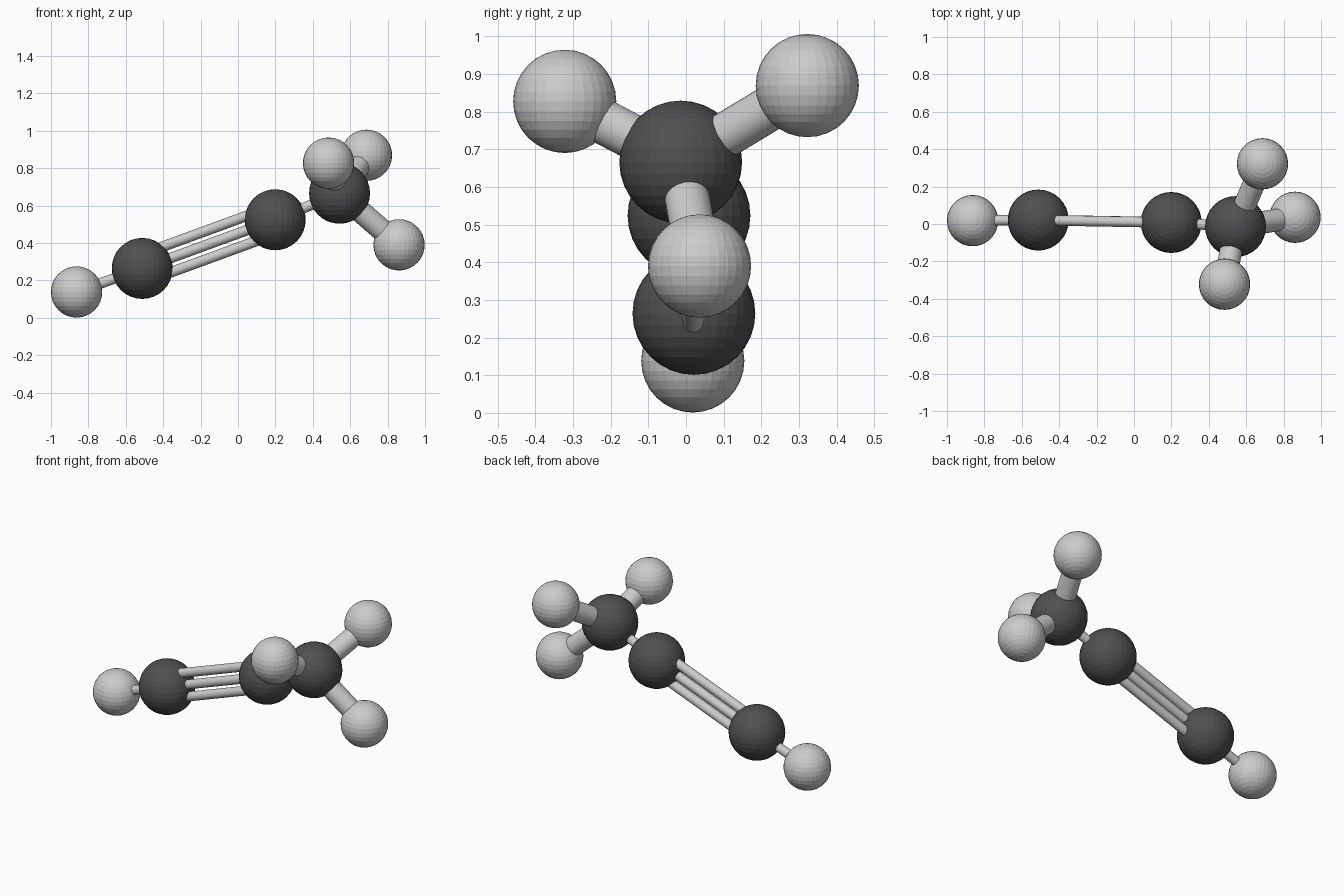
import bpy
from mathutils import Vector

if "Cube" in bpy.data.objects:
    bpy.data.objects.remove(bpy.data.objects["Cube"])

BIG, SMALL = 0.163, 0.137      # ball radii
THIN, THICK = 0.028, 0.06      # rod radii

# Ball centres
dark = {
    "dark_ball_end": (-0.512, 0.021, 0.264),
    "dark_ball_middle": (0.199, 0.008, 0.524),
    "dark_ball_hub": (0.543, -0.014, 0.666),
}
light = {
    "light_ball_tail": (-0.863, 0.018, 0.138),
    "light_ball_low": (0.861, 0.036, 0.390),
    "light_ball_back": (0.687, 0.322, 0.869),
    "light_ball_front": (0.484, -0.322, 0.827),
}
pos = {k: Vector(v) for k, v in {**dark, **light}.items()}

dark_mat = bpy.data.materials.new("dark_grey")
dark_mat.diffuse_color = (0.08, 0.08, 0.08, 1)
dark_mat.use_nodes = True
dark_mat.node_tree.nodes["Principled BSDF"].inputs["Base Color"].default_value = dark_mat.diffuse_color


def ball(name, radius, mat=None):
    bpy.ops.mesh.primitive_uv_sphere_add(segments=32, ring_count=16, radius=radius,
                                         location=pos[name])
    obj = bpy.context.object
    obj.name = name
    if mat:
        obj.data.materials.append(mat)


def rod(name, a, b, radius, offset=Vector((0, 0, 0))):
    d = b - a
    bpy.ops.mesh.primitive_cylinder_add(vertices=32, radius=radius, depth=d.length,
                                        location=(a + b) / 2 + offset,
                                        rotation=d.to_track_quat('Z', 'Y').to_euler())
    bpy.context.object.name = name
    bpy.ops.object.shade_smooth_by_angle()


# Balls
for n in dark:
    ball(n, BIG, dark_mat)
for n in light:
    ball(n, SMALL)

# Single thin rods along the chain
end, mid, hub = (pos[n] for n in dark)
rod("tail_rod", pos["light_ball_tail"], end, THIN)
rod("middle_rod", mid, hub, THIN)

# Triple rods, side by side in the upright plane
across = (mid - end).cross(Vector((0, 1, 0))).normalized()
for label, k in (("upper", 1), ("centre", 0), ("lower", -1)):
    rod("triple_rod_" + label, end, mid, THIN, across * 0.072 * k)

# Thick rods from the hub to its three light balls
for side in ("low", "back", "front"):
    rod("hub_rod_" + side, hub, pos["light_ball_" + side], THICK)
